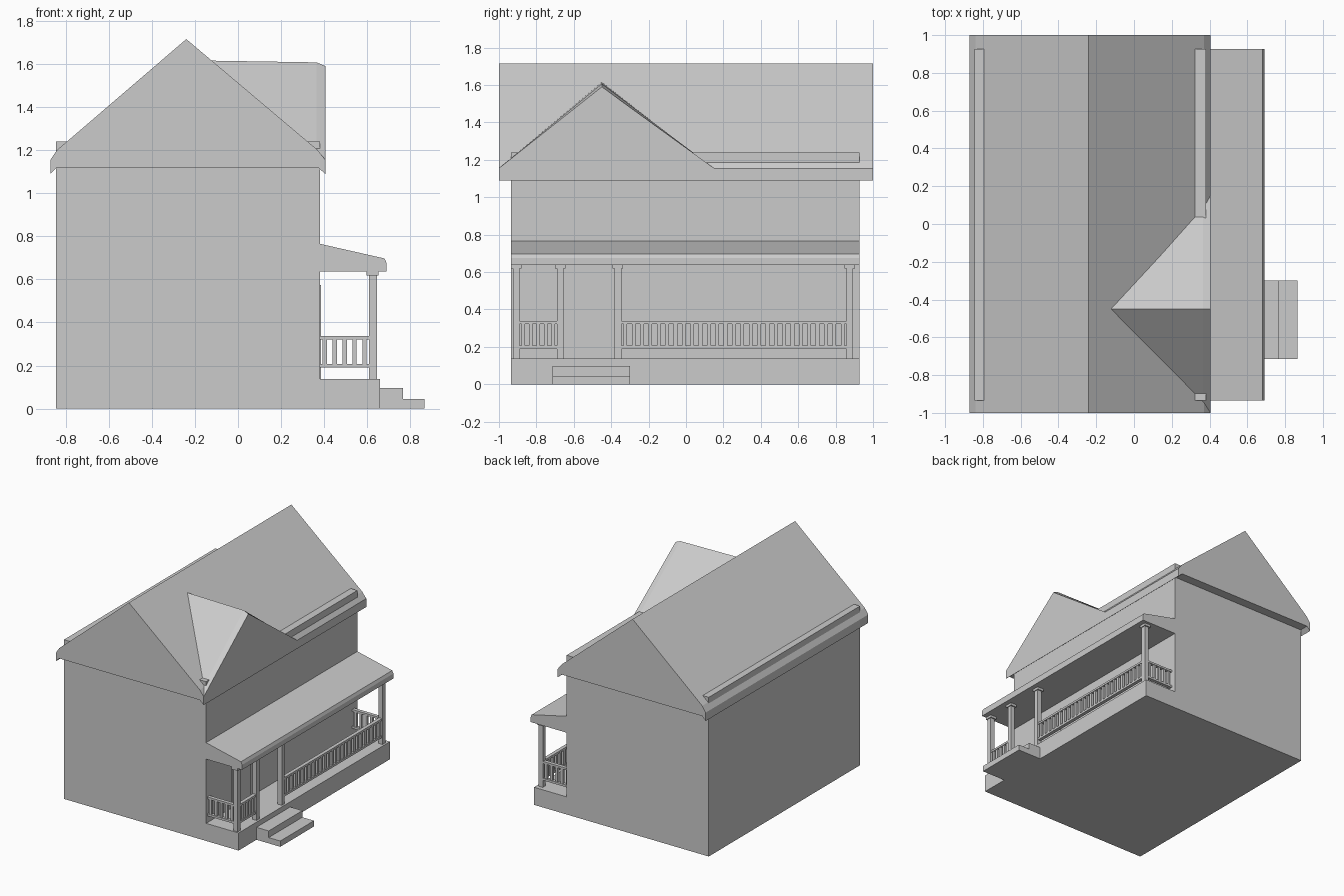
import bpy

if "Cube" in bpy.data.objects:
    bpy.data.objects.remove(bpy.data.objects["Cube"])


def mesh(name, verts, faces):
    me = bpy.data.meshes.new(name)
    me.from_pydata(verts, [], faces)
    me.update()
    ob = bpy.data.objects.new(name, me)
    bpy.context.collection.objects.link(ob)
    return ob


def prism(name, profile, a, b, place):
    """Extrude a closed 2D profile from a to b; place maps (u, v, w) to xyz."""
    n = len(profile)
    verts = [place(u, v, w) for w in (a, b) for u, v in profile]
    faces = [tuple(range(n))[::-1], tuple(range(n, 2 * n))]
    faces += [(i, (i + 1) % n, n + (i + 1) % n, n + i) for i in range(n)]
    ob = mesh(name, verts, faces)
    import bmesh
    bm = bmesh.new()
    bm.from_mesh(ob.data)
    bmesh.ops.recalc_face_normals(bm, faces=bm.faces)
    bm.to_mesh(ob.data)
    bm.free()
    return ob


def along_y(u, v, w):
    return (u, w, v)


def along_x(u, v, w):
    return (w, u, v)


def box(name, x0, x1, y0, y1, z0, z1):
    return prism(name, [(x0, z0), (x1, z0), (x1, z1), (x0, z1)], y0, y1, along_y)


Y0, Y1 = -0.935, 0.927

# House body, with the side wall tops that show through the roof
box("house_walls", -0.845, 0.38, Y0, Y1, 0, 1.13)
box("left_wall_top", -0.845, -0.79, Y0, Y1, 1.125, 1.24)
box("right_wall_top", 0.318, 0.38, Y0, Y1, 1.125, 1.24)

# Main gable roof with clipped eaves
prism("main_roof", [(-0.24, 1.715), (-0.84, 1.20), (-0.87, 1.155), (-0.87, 1.09),
                    (-0.84, 1.12), (0.37, 1.12), (0.405, 1.09), (0.405, 1.155),
                    (0.37, 1.20)], -1, 1, along_y)

# Cross gable: three triangular sections lofted along x
sections = [(-0.125, 1.615), (0.365, 1.607), (0.405, 1.59)]
verts = [p for x, z in sections
         for p in ((x, -1, 1.155), (x, 0.15, 1.155), (x, -0.45, z))]
faces = [(0, 2, 1), (6, 7, 8)]
for s in (0, 3):
    faces += [(s + i, s + (i + 1) % 3, s + 3 + (i + 1) % 3, s + 3 + i) for i in range(3)]
mesh("cross_gable", verts, faces)

# Porch floor, roof and steps
box("porch_floor", 0.38, 0.66, Y0, Y1, 0, 0.137)
prism("porch_roof", [(0.38, 0.637), (0.69, 0.637), (0.69, 0.675), (0.68, 0.697),
                     (0.38, 0.765)], Y0, Y1, along_y)
box("upper_step", 0.66, 0.765, -0.715, -0.30, 0, 0.097)
box("lower_step", 0.765, 0.865, -0.715, -0.30, 0, 0.045)

# Front door panel
box("front_door", 0.378, 0.386, -0.625, -0.39, 0.137, 0.575)

# Posts with small capitals
for i, y in enumerate((-0.907, -0.673, -0.364, 0.876)):
    box(f"post_{i}", 0.608, 0.645, y - 0.018, y + 0.018, 0.137, 0.637)
    box(f"post_capital_{i}", 0.597, 0.652, y - 0.028, y + 0.028, 0.618, 0.637)


# Railings: two rails and evenly spaced balusters
def railing(name, start, end, centre, gaps, place):
    for part, z0, z1 in (("bottom", 0.19, 0.207), ("top", 0.322, 0.338)):
        c = [(centre - 0.014, z0), (centre + 0.014, z0),
             (centre + 0.014, z1), (centre - 0.014, z1)]
        prism(f"{name}_{part}_rail", c, start, end, place)
    step = (end - start) / gaps
    for i in range(gaps):
        m = start + (i + 0.5) * step
        c = [(centre - 0.01, 0.2), (centre + 0.01, 0.2),
             (centre + 0.01, 0.33), (centre - 0.01, 0.33)]
        prism(f"{name}_baluster_{i}", c, m - 0.01, m + 0.01, place)


railing("front_short", -0.89, -0.69, 0.627, 5, along_y)
railing("front_long", -0.347, 0.86, 0.627, 27, along_y)
railing("near_side", 0.38, 0.61, -0.907, 5, along_x)
railing("far_side", 0.38, 0.61, 0.876, 5, along_x)
